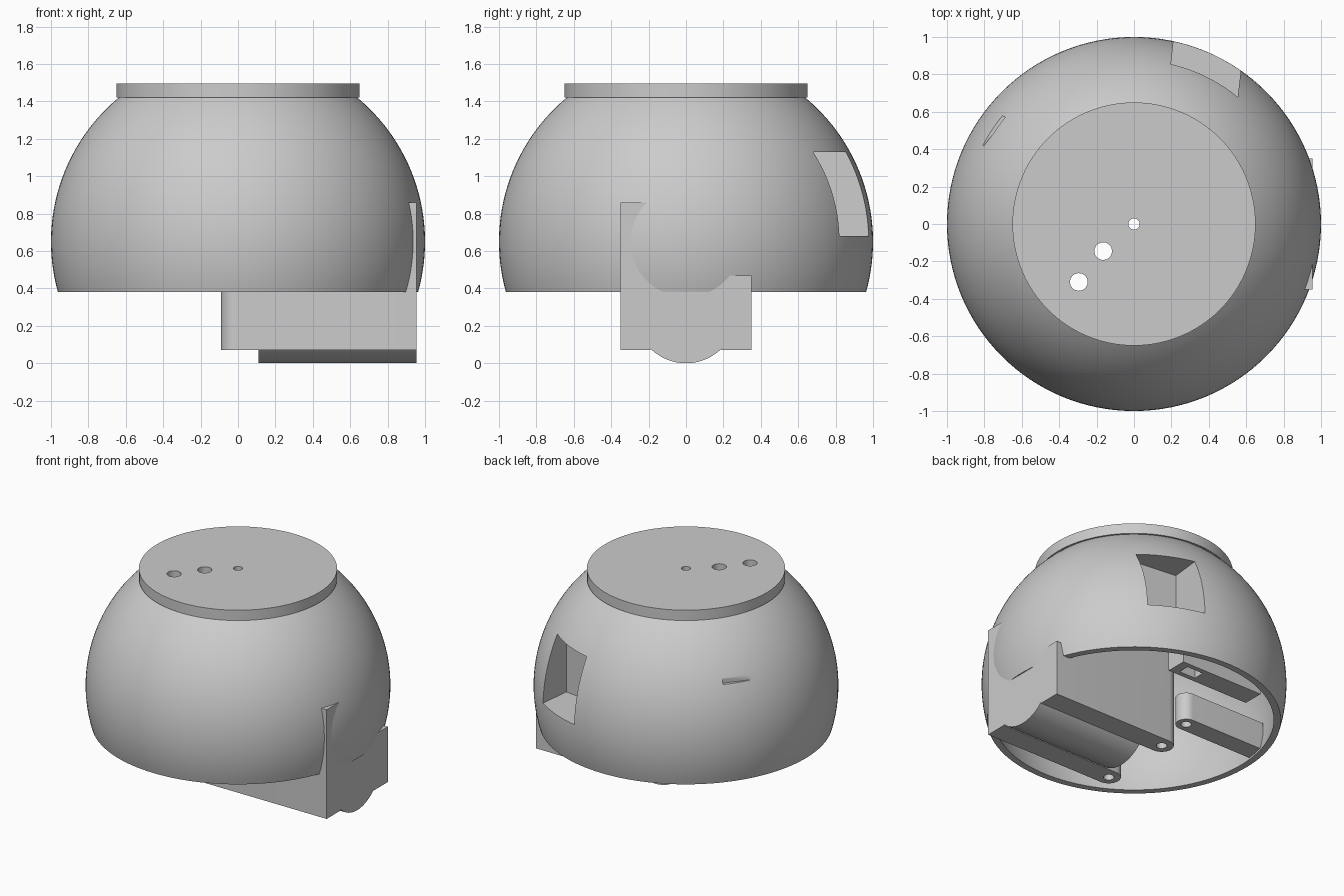
import bpy, bmesh, math
from mathutils import Matrix, Vector

if "Cube" in bpy.data.objects:
    bpy.data.objects.remove(bpy.data.objects["Cube"], do_unlink=True)

grey = bpy.data.materials.new("plain grey")
grey.use_nodes = True
grey.diffuse_color = (0.6, 0.6, 0.6, 1)
grey.node_tree.nodes["Principled BSDF"].inputs["Base Color"].default_value = (0.6, 0.6, 0.6, 1)

CENTRE_Z = 0.65


def finish(name, bm):
    bmesh.ops.remove_doubles(bm, verts=bm.verts, dist=1e-5)
    bmesh.ops.recalc_face_normals(bm, faces=bm.faces)
    mesh = bpy.data.meshes.new(name)
    bm.to_mesh(mesh)
    bm.free()
    ob = bpy.data.objects.new(name, mesh)
    bpy.context.collection.objects.link(ob)
    mesh.materials.append(grey)
    return ob


def box(name, centre, size, turn=0):
    bm = bmesh.new()
    m = Matrix.Translation(centre) @ Matrix.Rotation(math.radians(turn), 4, 'Z')
    bmesh.ops.create_cube(bm, size=1, matrix=m @ Matrix.Diagonal((*size, 1)))
    return finish(name, bm)


def rod(name, centre, radius, length, axis='Z', sides=48):
    bm = bmesh.new()
    m = Matrix.Translation(centre)
    if axis == 'X':
        m = m @ Matrix.Rotation(math.pi / 2, 4, 'Y')
    bmesh.ops.create_cone(bm, cap_ends=True, segments=sides, radius1=radius,
                          radius2=radius, depth=length, matrix=m)
    return finish(name, bm)


def plate(name, tip, end, y, half, z0, z1):
    """Upright plate along x with a round edge at the tip."""
    s = 1 if end > tip else -1
    pts = [(end, y - half), (end, y + half)]
    for i in range(17):
        a = math.pi / 2 + math.pi * i / 16
        pts.append((tip + s * (half + half * math.cos(a)), y + half * math.sin(a)))
    bm = bmesh.new()
    face = bm.faces.new([bm.verts.new((px, py, z0)) for px, py in pts])
    top = bmesh.ops.extrude_face_region(bm, geom=[face])["geom"]
    bmesh.ops.translate(bm, vec=(0, 0, z1 - z0),
                        verts=[v for v in top if isinstance(v, bmesh.types.BMVert)])
    return finish(name, bm)


def boolean(ob, tools, operation='DIFFERENCE'):
    for tool in tools:
        tool.hide_render = True
        mod = ob.modifiers.new("cut", 'BOOLEAN')
        mod.operation, mod.object, mod.solver = operation, tool, 'EXACT'
    bpy.context.view_layer.update()
    deps = bpy.context.evaluated_depsgraph_get()
    mesh = bpy.data.meshes.new_from_object(ob.evaluated_get(deps))
    ob.modifiers.clear()
    ob.data = mesh
    for tool in tools:
        bpy.data.objects.remove(tool, do_unlink=True)


def window_cutter():
    return box("window_cutter", (0.39, 0.89, 0.905), (0.375, 0.56, 0.45), -6.5)


# Hollow dome with its raised top disc, revolved from one profile
def arc(radius, z_from, z_to, steps=28):
    a = math.asin((z_from - CENTRE_Z) / radius)
    b = math.asin((z_to - CENTRE_Z) / radius)
    angles = [a + (b - a) * i / steps for i in range(steps + 1)]
    return [(radius * math.cos(t), CENTRE_Z + radius * math.sin(t)) for t in angles]


profile = arc(1, 0.38, 1.42) + [(0.65, 1.42), (0.65, 1.495), (0, 1.495)]
profile += [(0, 1.38)] + arc(0.955, 1.38, 0.38)
bm = bmesh.new()
ring = [bm.verts.new((r, 0, z)) for r, z in profile]
edges = [bm.edges.new((ring[i], ring[(i + 1) % len(ring)])) for i in range(len(ring))
         if profile[i][0] + profile[(i + 1) % len(ring)][0] > 0]
bmesh.ops.spin(bm, geom=ring + edges, cent=(0, 0, 0), axis=(0, 0, 1),
               angle=math.tau, steps=128, use_duplicate=False)
dome = finish("dome_shell", bm)
cutters = [window_cutter(), box("slot_cutter", (-0.76, 0.505, 1.08), (0.19, 0.04, 0.035), 51)]
for x, y, r in ((0, 0, 0.03), (-0.165, -0.145, 0.047), (-0.295, -0.31, 0.047)):
    cutters.append(rod("hole_cutter", (x, y, 1.43), r, 0.3))
boolean(dome, cutters)

# Pocket behind the window, trimmed to the dome
pocket = box("window_pocket", (0.385, 0.85, 0.905), (0.45, 0.6, 0.53), -6.5)
bm = bmesh.new()
bmesh.ops.create_uvsphere(bm, u_segments=64, v_segments=32, radius=0.975,
                          matrix=Matrix.Translation((0, 0, CENTRE_Z)))
boolean(pocket, [finish("trim_ball", bm)], 'INTERSECT')
boolean(pocket, [window_cutter()])

# Motor and the two mounting plates on either side of it
motor = rod("motor", (0.5325, 0, 0.27), 0.27, 0.845, 'X', 96)
front_plate = plate("front_motor_plate", -0.09, 0.955, -0.27, 0.08, 0.07, 0.86)
back_plate = plate("back_motor_plate", -0.09, 0.955, 0.27, 0.08, 0.07, 0.47)
upper_plate = plate("back_motor_plate_top", -0.09, 0.9, 0.27, 0.08, 0.47, 0.86)
for ob, y in ((front_plate, -0.27), (back_plate, 0.27)):
    boolean(ob, [rod("screw_cutter", (-0.01, y, 0.1), 0.035, 0.3)])

# Inner bars on the far side
bar = plate("inner_bar", -0.25, -0.92, 0.15, 0.07, 0.4, 0.6)
boolean(bar, [rod("screw_cutter", (-0.32, 0.15, 0.4), 0.035, 0.3)])
frame = box("inner_frame", (-0.17, 0.62, 0.53), (0.66, 0.15, 0.15))
boolean(frame, [box("frame_cutter", (0.03, 0.62, 0.5), (0.13, 0.08, 0.4))])

# Smooth round surfaces, keep sharp edges
parts = [dome, pocket, motor, front_plate, back_plate, upper_plate, bar, frame]
bpy.ops.object.select_all(action='DESELECT')
for ob in parts:
    ob.select_set(True)
bpy.context.view_layer.objects.active = dome
bpy.ops.object.shade_smooth_by_angle(angle=math.radians(30))
